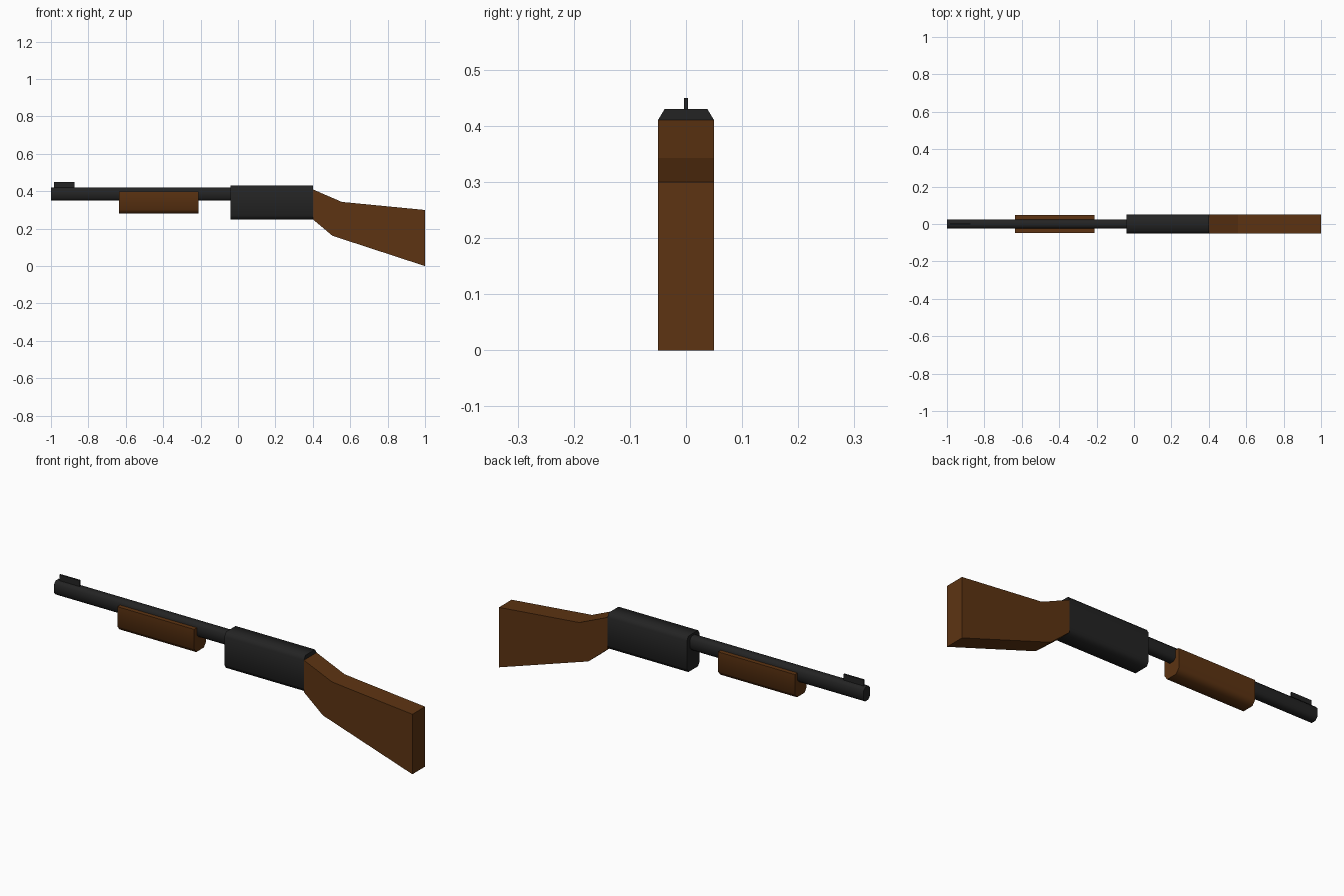
import bpy, bmesh
from mathutils import Vector

if "Cube" in bpy.data.objects:
    bpy.data.objects.remove(bpy.data.objects["Cube"])


def material(name, rgb):
    m = bpy.data.materials.new(name)
    m.diffuse_color = (*rgb, 1)
    m.use_nodes = True
    m.node_tree.nodes["Principled BSDF"].inputs["Base Color"].default_value = m.diffuse_color
    return m


METAL = material("dark_metal", (0.017, 0.017, 0.017))
WOOD = material("brown_wood", (0.11, 0.034, 0.006))


def extrude(name, outline, offset, mat):
    """Solid made by sweeping a closed outline of 3D points along an offset."""
    bm = bmesh.new()
    face = bm.faces.new([bm.verts.new(p) for p in outline])
    swept = bmesh.ops.extrude_face_region(bm, geom=[face])["geom"]
    verts = [v for v in swept if isinstance(v, bmesh.types.BMVert)]
    bmesh.ops.translate(bm, vec=Vector(offset), verts=verts)
    bmesh.ops.recalc_face_normals(bm, faces=bm.faces)
    mesh = bpy.data.meshes.new(name)
    bm.to_mesh(mesh)
    bm.free()
    mesh.materials.append(mat)
    obj = bpy.data.objects.new(name, mesh)
    bpy.context.collection.objects.link(obj)
    return obj


def bar(name, x0, x1, half, mat):
    """Bar along x; half is the right side of its section, top to bottom (y, z)."""
    section = half + [(-y, z) for y, z in reversed(half)]
    return extrude(name, [(x0, y, z) for y, z in section], (x1 - x0, 0, 0), mat)


# Barrel: narrow eight-sided tube
bar("barrel", -1.0, -0.03,
    [(0.012, 0.42), (0.025, 0.407), (0.025, 0.363), (0.012, 0.35)], METAL)

# Front sight blade
bar("front_sight", -0.985, -0.875, [(0.004, 0.45), (0.004, 0.41)], METAL)

# Sliding grip under the barrel
bar("pump_grip", -0.635, -0.21,
    [(0.047, 0.40), (0.047, 0.302), (0.03, 0.28)], WOOD)

# Receiver with chamfered long edges
bar("receiver", -0.04, 0.40,
    [(0.038, 0.43), (0.05, 0.41), (0.05, 0.27), (0.038, 0.25)], METAL)

# Shoulder stock: side profile swept across the width
stock = [(0.40, 0.41), (0.555, 0.343), (1.0, 0.30),
         (1.0, 0.0), (0.505, 0.162), (0.40, 0.25)]
extrude("stock", [(x, -0.05, z) for x, z in stock], (0, 0.10, 0), WOOD)

# Soften the shallow angles along the bars
for name in ("barrel", "pump_grip", "receiver"):
    bpy.data.objects[name].select_set(True)
bpy.context.view_layer.objects.active = bpy.data.objects["barrel"]
bpy.ops.object.shade_smooth_by_angle(angle=1.1)
